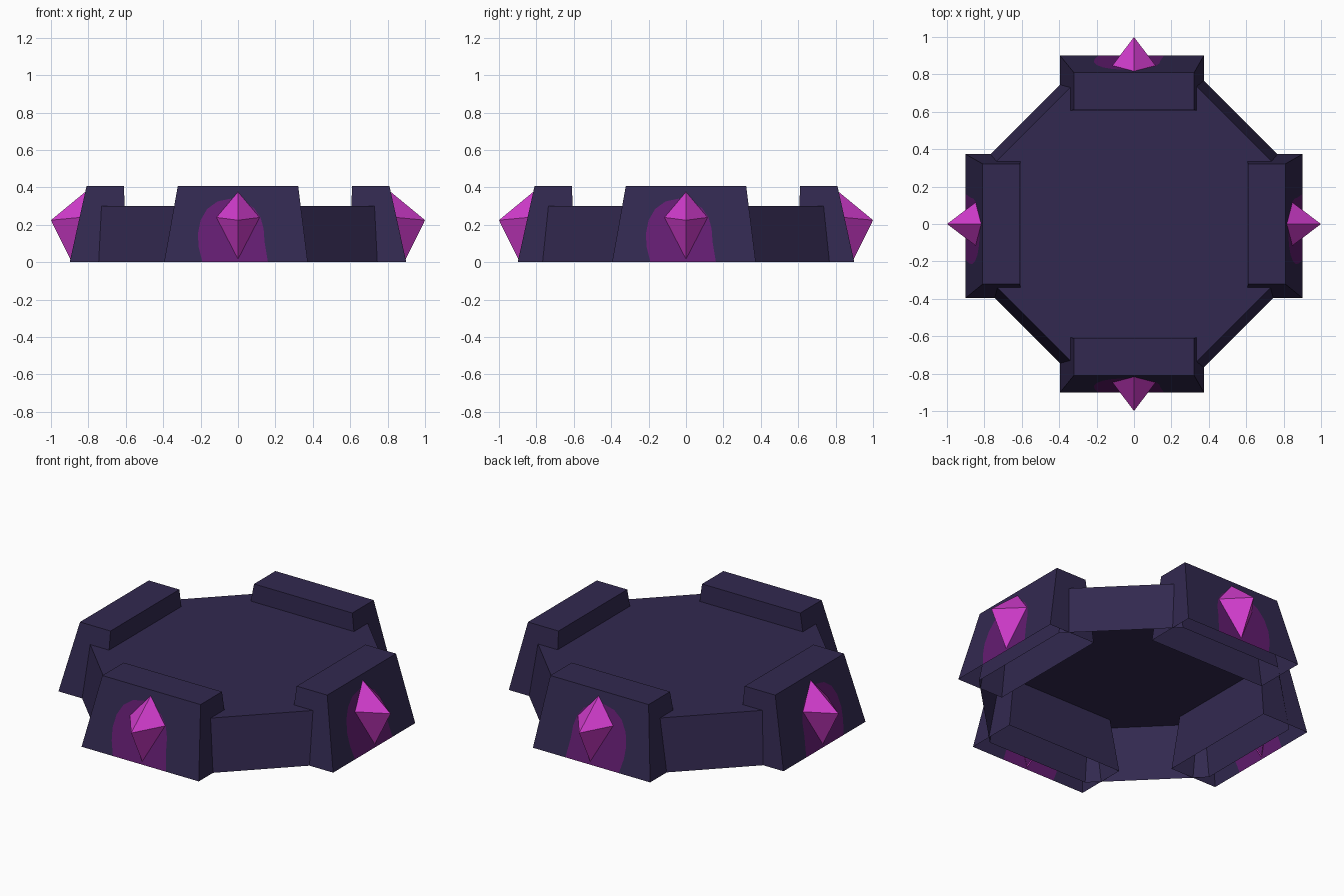
import bpy, bmesh, math
from mathutils import Vector

if "Cube" in bpy.data.objects:
    bpy.data.objects.remove(bpy.data.objects["Cube"])


def material(name, rgb):
    m = bpy.data.materials.new(name)
    m.diffuse_color = (*rgb, 1)
    m.use_nodes = True
    m.node_tree.nodes["Principled BSDF"].inputs["Base Color"].default_value = m.diffuse_color
    return m


STONE = material("dark purple stone", (0.032, 0.022, 0.080))
GLOW = material("deep magenta glow", (0.125, 0.012, 0.165))
GEM = material("bright magenta crystal", (0.64, 0.045, 0.61))


def build(name, points, faces, mats, glow_faces=()):
    """Mesh from points and faces, every face turned away from the middle."""
    bm = bmesh.new()
    vs = [bm.verts.new(p) for p in points]
    lo = [min(p[i] for p in points) for i in range(3)]
    hi = [max(p[i] for p in points) for i in range(3)]
    mid = (Vector(lo) + Vector(hi)) / 2
    for i, f in enumerate(faces):
        face = bm.faces.new([vs[k] for k in f])
        face.normal_update()
        if face.normal.dot(face.verts[0].co - mid) < 0:
            face.normal_flip()
        face.material_index = 1 if i in glow_faces else 0
    me = bpy.data.meshes.new(name)
    bm.to_mesh(me)
    bm.free()
    for m in mats:
        me.materials.append(m)
    ob = bpy.data.objects.new(name, me)
    bpy.context.collection.objects.link(ob)
    return ob


# Octagonal platform, tapered, open underneath
ring = []
for radius, z in ((0.806, 0.0), (0.757, 0.302)):
    r = radius / math.cos(math.pi / 8)
    for k in range(8):
        a = math.pi / 8 + k * math.pi / 4
        ring.append((r * math.cos(a), r * math.sin(a), z))
walls = [(k, (k + 1) % 8, (k + 1) % 8 + 8, k + 8) for k in range(8)]
build("octagon_platform", ring, walls + [tuple(range(8, 16))], [STONE])

H = 0.407                      # block height
IN_LOW, IN_TOP = -0.595, -0.61  # inner face of a block, bottom and top


def outer_y(z):                # sloping outer face of a block
    return -0.9 + 0.09 * z / H


# Arch of the glowing patch behind each crystal (x, z)
ARCH = [(-0.19, 0), (-0.21, 0.08), (-0.215, 0.15), (-0.20, 0.225), (-0.165, 0.285),
        (-0.11, 0.325), (-0.04, 0.34), (0.03, 0.325), (0.085, 0.29), (0.12, 0.24),
        (0.137, 0.18), (0.142, 0.11), (0.16, 0)]


def side(label, place):
    # Battlement block, open underneath, with the arch cut into its outer face
    pts = [(-0.395, -0.9, 0), (0.373, -0.9, 0), (0.322, outer_y(H), H), (-0.322, outer_y(H), H),
           (-0.395, IN_LOW, 0), (0.373, IN_LOW, 0), (0.322, IN_TOP, H), (-0.322, IN_TOP, H)]
    n = len(ARCH)
    arch = list(range(8, 8 + n))
    pts += [(x, outer_y(z), z) for x, z in ARCH]
    faces = [[0] + arch + [1, 2, 3], arch, [3, 2, 6, 7], [0, 3, 7, 4],
             [1, 5, 6, 2], [4, 7, 6, 5]]
    build(label + "_block", [place(*p) for p in pts], faces, [STONE, GLOW], (1,))

    # Crystal: four facets standing on the block, edges just sunk into the stone
    gem = [(0, -1.0, 0.225), (-0.119, -0.842, 0.24), (0.119, -0.842, 0.24),
           (0, -0.812, 0.38), (0, -0.892, 0.008)]
    gf = [(0, b, c) for b in (1, 2) for c in (3, 4)]
    build(label + "_crystal", [place(*p) for p in gem], gf, [GEM])


# Four sides, each mirrored from the front one
side("front", lambda x, y, z: (x, y, z))
side("back", lambda x, y, z: (x, -y, z))
side("left", lambda x, y, z: (y, x, z))
side("right", lambda x, y, z: (-y, x, z))
